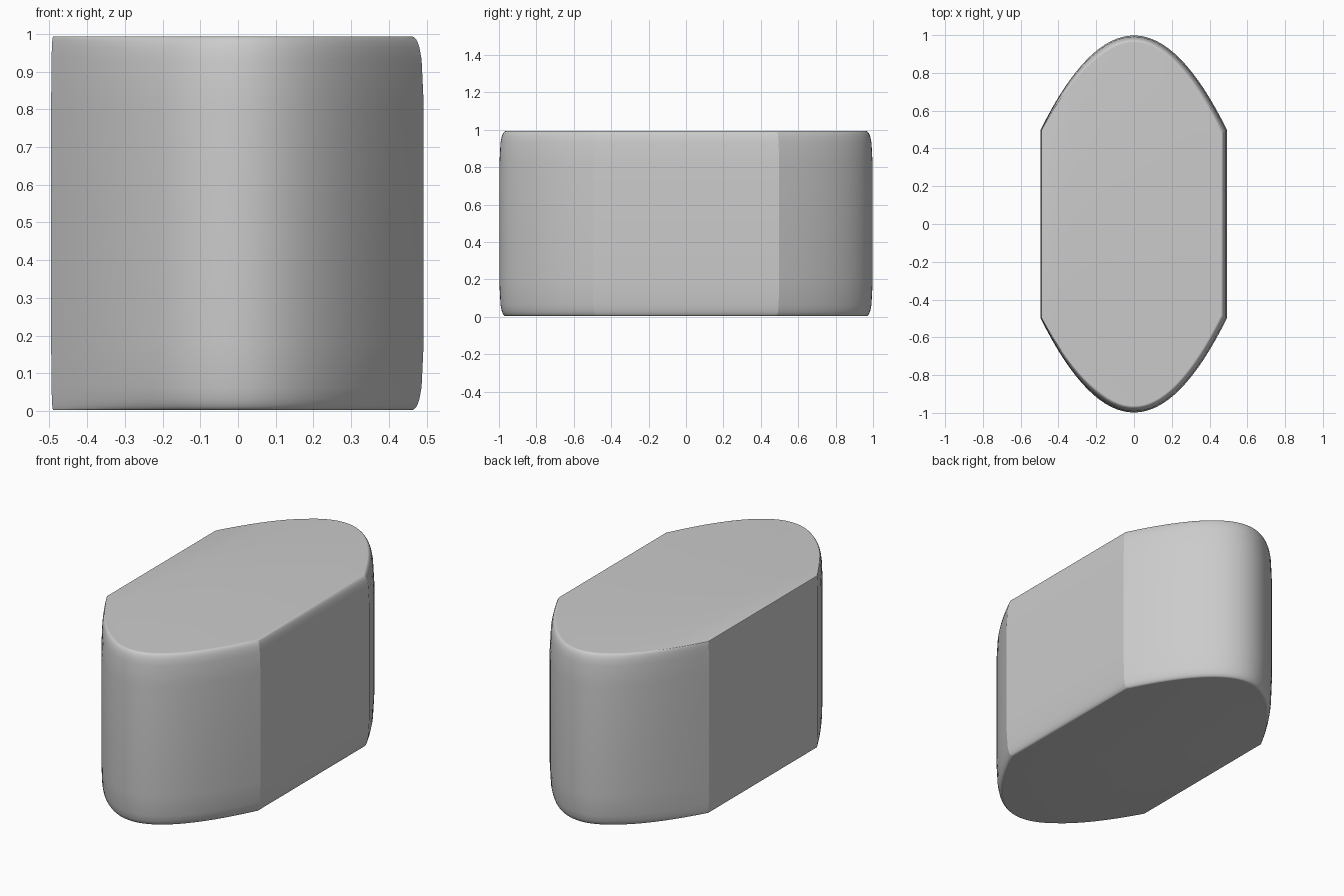
import bpy, bmesh, math

if "Cube" in bpy.data.objects:
    bpy.data.objects.remove(bpy.data.objects["Cube"])

LOW, HIGH = 0.003, 0.993     # bottom and top of the block
RIM = 0.18                   # height of the soft edge
ARC = 32                     # segments per curved end


def arc_point(x, side):
    """Point on a parabolic end, with outward normal and rim width."""
    y = 0.998 - 2.0 * x * x
    n = math.hypot(4 * x, 1)
    width = 0.036 if x > -0.2 else 0.036 - 0.03 * (-0.2 - x) / 0.3
    px = x * (0.984 if x > 0 else 0.99)
    return (px, side * y, 4 * x / n, side / n, width)


# outline, counter-clockwise: back end then front end, straight flanks between
outline = [arc_point(0.5 - i / ARC, 1) for i in range(ARC + 1)]
outline += [arc_point(-0.5 + i / ARC, -1) for i in range(ARC + 1)]

# rim profile: even angular steps around a tall, narrow rounding
steps = []
for i in range(13):
    t = math.tan(math.radians(min(90 * i / 12, 89.99)))
    s = t / (t + 5.5)
    steps.append(((1 - s) ** 2, RIM * s * s))

levels = [(d, LOW + h) for d, h in steps]
levels += [(d, HIGH - h) for d, h in reversed(steps)]

# stack the inset outlines and skin them
bm = bmesh.new()
rings = [[bm.verts.new((x - nx * w * d, y - ny * w * d, z))
          for x, y, nx, ny, w in outline] for d, z in levels]
count = len(outline)
for a, b in zip(rings, rings[1:]):
    for i in range(count):
        j = (i + 1) % count
        bm.faces.new((a[i], a[j], b[j], b[i]))
bm.faces.new(list(reversed(rings[0])))
bm.faces.new(rings[-1])
bmesh.ops.recalc_face_normals(bm, faces=bm.faces)

mesh = bpy.data.meshes.new("rounded_block")
bm.to_mesh(mesh)
bm.free()
block = bpy.data.objects.new("rounded_block", mesh)
bpy.context.collection.objects.link(block)
bpy.context.view_layer.objects.active = block
block.select_set(True)
bpy.ops.object.shade_smooth_by_angle(angle=math.radians(20))
